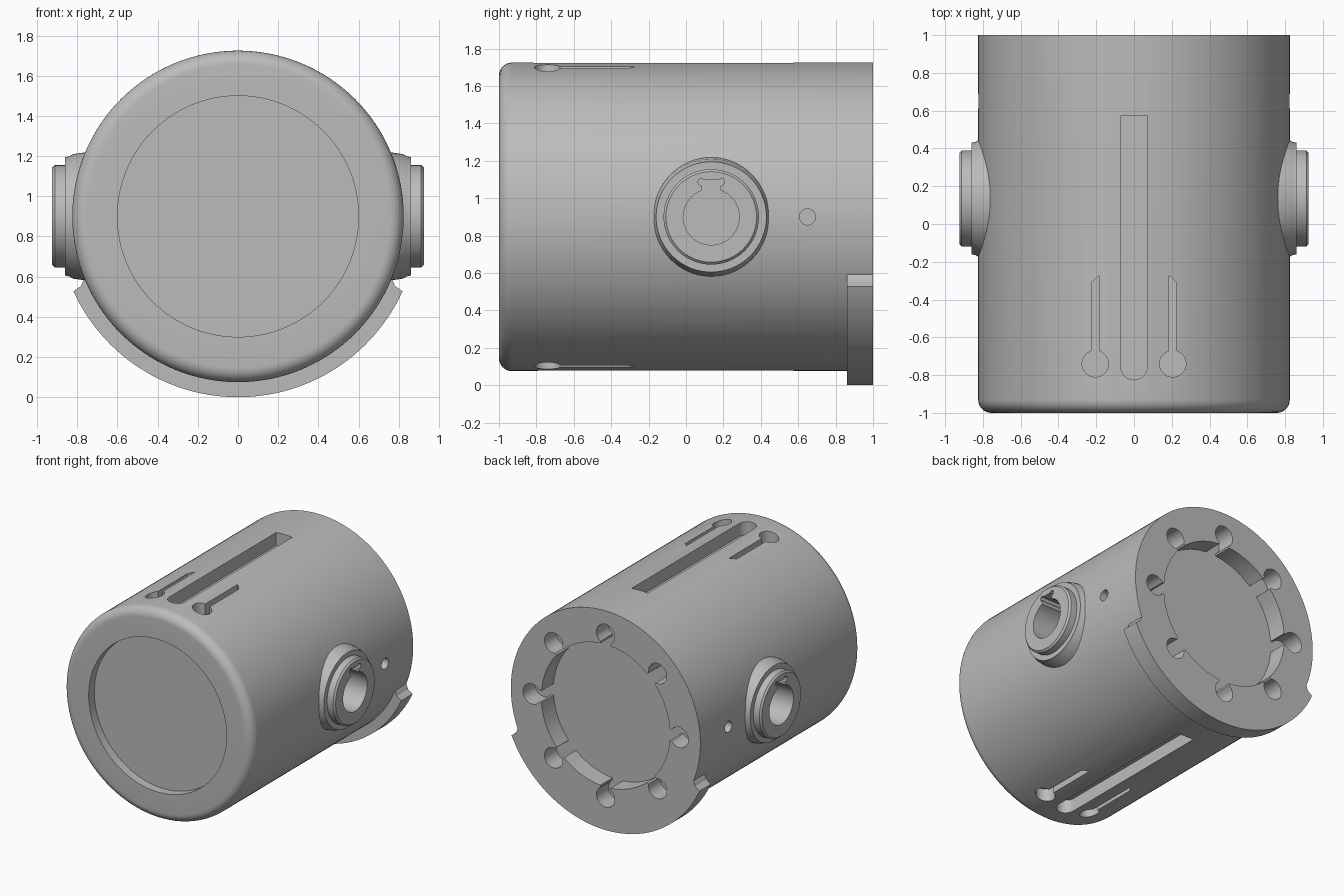
import bpy, bmesh
from math import sin, cos, pi, asin, radians
from mathutils import Vector

cube = bpy.data.objects.get("Cube")
if cube:
    bpy.data.objects.remove(cube, do_unlink=True)

AXIS_Z = 0.9      # height of the housing axis
BOSS_Y = 0.135    # position of the side bosses along the housing

grey = bpy.data.materials.new("machined grey")
grey.use_nodes = True
tone = (0.5, 0.5, 0.5, 1)
grey.diffuse_color = tone
grey.node_tree.nodes["Principled BSDF"].inputs["Base Color"].default_value = tone


# Local frames: (u, v) across the section, w along the axis
def along_y(u, v, w):
    return Vector((u, w, AXIS_Z + v))


def along_x(u, v, w):
    return Vector((w, BOSS_Y + u, AXIS_Z + v))


def along_z(u, v, w):
    return Vector((u, v, AXIS_Z + w))


def loft(name, rings, frame):
    """Skin a stack of equal rings [(points, w)] and cap both ends."""
    bm = bmesh.new()
    loops = [[bm.verts.new(frame(u, v, w)) for u, v in pts] for pts, w in rings]
    n = len(loops[0])
    for a, b in zip(loops, loops[1:]):
        for i in range(n):
            j = (i + 1) % n
            bm.faces.new((a[i], a[j], b[j], b[i]))
    bm.faces.new(loops[0])
    bm.faces.new(loops[-1])
    bmesh.ops.recalc_face_normals(bm, faces=bm.faces)
    mesh = bpy.data.meshes.new(name)
    bm.to_mesh(mesh)
    bm.free()
    mesh.materials.append(grey)
    obj = bpy.data.objects.new(name, mesh)
    bpy.context.collection.objects.link(obj)
    return obj


def arc(r, start, end, n, cx=0, cy=0):
    steps = [start + (end - start) * i / n for i in range(n + 1)]
    return [(cx + r * cos(t), cy + r * sin(t)) for t in steps]


def circle(r, n=48, cx=0, cy=0):
    return arc(r, 0, 2 * pi, n, cx, cy)[:-1]


def lathe(name, profile, frame, n):
    return loft(name, [(circle(r, n), w) for w, r in profile], frame)


def prism(name, outline, frame, lo, hi):
    return loft(name, [(outline, lo), (outline, hi)], frame)


def select(obj):
    bpy.ops.object.select_all(action='DESELECT')
    obj.select_set(True)
    bpy.context.view_layer.objects.active = obj


def cut(obj, cutter):
    mod = obj.modifiers.new("cut", 'BOOLEAN')
    mod.operation = 'DIFFERENCE'
    mod.solver = 'EXACT'
    mod.object = cutter
    select(obj)
    bpy.ops.object.modifier_apply(modifier=mod.name)


def discard(cutter):
    bpy.data.objects.remove(cutter, do_unlink=True)


# Housing: rounded front rim around a shallow round recess
fillet = [(-0.93 - 0.07 * sin(t), 0.755 + 0.07 * cos(t))
          for t in [pi / 2 * (1 - i / 8) for i in range(9)]]
housing = lathe("housing", [(-0.93, 0.6), (-1, 0.6)] + fillet + [(1, 0.825)],
                along_y, 128)

# Rear socket: round pocket with eight keyhole notches
outline = []
neck, notch_r, notch_at, pocket_r = 0.045, 0.08, 0.64, 0.56
half = asin(neck / pocket_r)
sweep = pi - asin(neck / notch_r)
for k in range(8):
    a = k * pi / 4
    outline += arc(notch_r, a - sweep, a + sweep, 16,
                   notch_at * cos(a), notch_at * sin(a))
    outline += arc(pocket_r, a + half, a + pi / 4 - half, 10)
cutters = [prism("socket_cutter", outline, along_y, 0.85, 1.1)]

# Long slots and keyhole slots, above and below
slot = arc(0.07, pi, 2 * pi, 16, 0, -0.755) + [(0.07, 0.575), (-0.07, 0.575)]
half = asin(0.02 / 0.07)
keyhole = arc(0.07, pi / 2 + half, 2.5 * pi - half, 28, 0.205, -0.74)
keyhole += [(0.225, -0.31), (0.185, -0.27)]
for up in (1, -1):
    cutters.append(prism("slot_cutter", slot, along_z, up * 0.72, up))
    for side in (1, -1):
        pts = [(side * u, v) for u, v in keyhole]
        cutters.append(prism("keyhole_cutter", pts, along_z, up * 0.71, up))

# Pin hole on each side
for side in (1, -1):
    pin = circle(0.043, 24, 0.65 - BOSS_Y)
    cutters.append(prism("pin_cutter", pin, along_x, side * 0.7, side))
for c in cutters:
    cut(housing, c)
    discard(c)

# Side bosses with a keyed bore through into the housing
ear = [(0.05, 0.165), (0.065, 0.17), (0.072, 0.188), (0.063, 0.206),
       (0.047, 0.206), (0.04, 0.196)]
half = asin(0.05 / 0.15)
bore = arc(0.15, pi / 2 + half, 2.5 * pi - half, 40)
bore += ear + [(-u, v) for u, v in reversed(ear)]
boss_profile = [(0.68, 0.33), (0.82, 0.31), (0.84, 0.299), (0.86, 0.295),
                (0.86, 0.255), (0.912, 0.255), (0.925, 0.242)]
parts = [housing]
for side, label in ((1, "left"), (-1, "right")):
    boss = lathe(label + "_boss", [(side * w, r) for w, r in boss_profile],
                 along_x, 64)
    cutter = prism("bore_cutter", bore, along_x, side * 0.63, side)
    for obj in (boss, housing):
        cut(obj, cutter)
    discard(cutter)
    parts.append(boss)

# Rear foot flange wrapped round the underside, with hollowed ends
end = [(0.78, -0.345), (0.767, -0.31), (0.745, -0.29)]
foot = arc(0.9, radians(204.5), radians(335.5), 56) + end
foot += arc(0.8, radians(337), radians(203), 48)
foot += [(-u, v) for u, v in reversed(end)]
parts.append(prism("foot_flange", foot, along_y, 0.86, 1))

for obj in parts:
    select(obj)
    bpy.ops.object.shade_smooth_by_angle(angle=radians(30))
